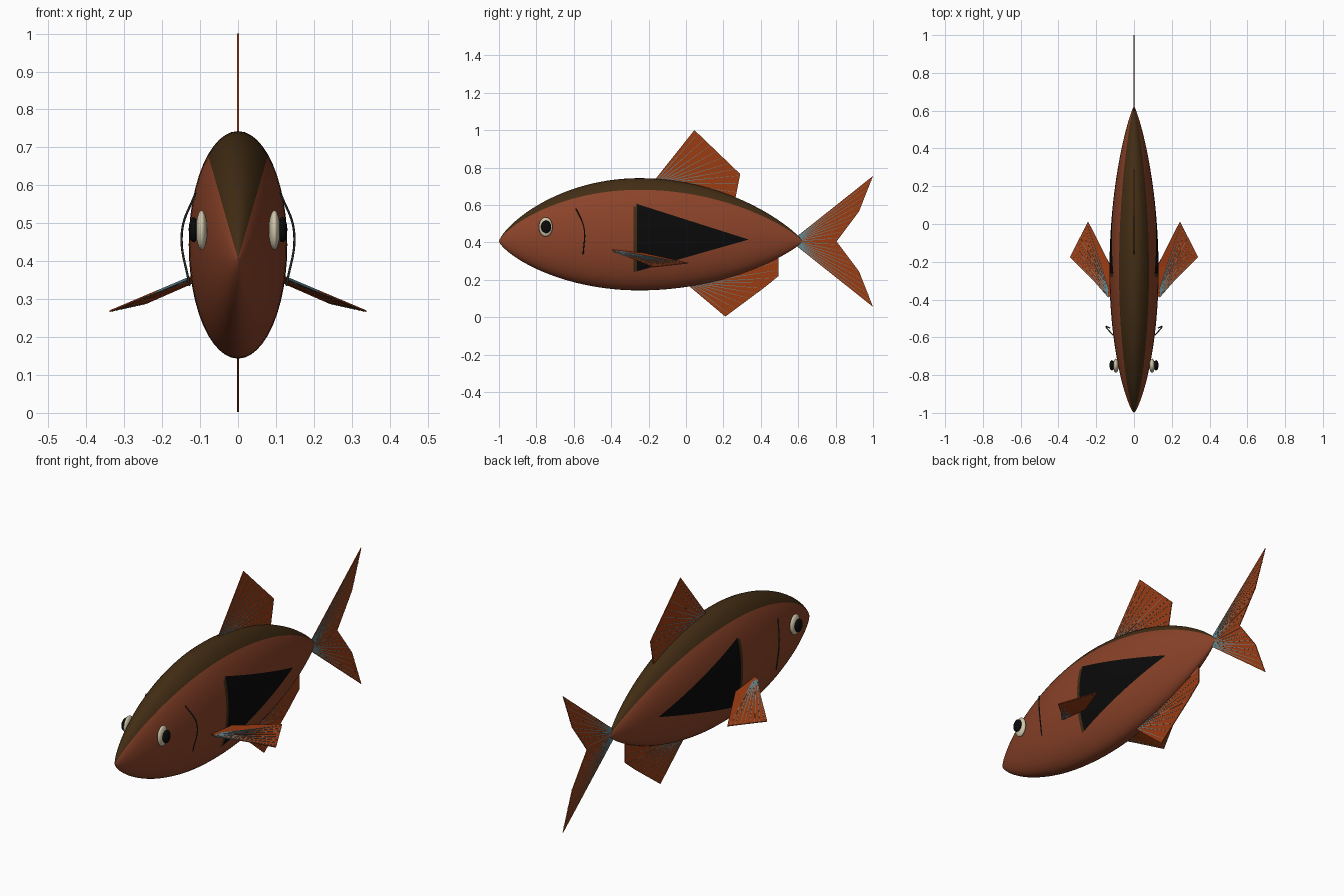
import bpy, bmesh, math
from mathutils import Vector

if "Cube" in bpy.data.objects:
    bpy.data.objects.remove(bpy.data.objects["Cube"])


def material(name, rgb):
    m = bpy.data.materials.new(name)
    m.diffuse_color = (*rgb, 1)
    m.use_nodes = True
    m.node_tree.nodes["Principled BSDF"].inputs["Base Color"].default_value = m.diffuse_color
    return m


SKIN = material("copper skin", (0.26, 0.056, 0.022))
BACK = material("dark brown back", (0.055, 0.026, 0.007))
BLACK = material("black", (0.003, 0.003, 0.003))
FIN = material("orange fin", (0.33, 0.045, 0.006))
RAY = material("blue grey ray", (0.13, 0.25, 0.28))
PALE = material("pale eye", (0.62, 0.56, 0.4))
GILL = material("dark gill", (0.022, 0.026, 0.026))


def make_object(name, bm, mats):
    me = bpy.data.meshes.new(name)
    bm.to_mesh(me)
    bm.free()
    ob = bpy.data.objects.new(name, me)
    bpy.context.collection.objects.link(ob)
    for m in mats:
        me.materials.append(m)
    return ob


# ---- body: elliptical rings along y ----
NOSE, MID, TAIL = -1.0, -0.25, 0.625
SEG, RINGS = 48, 64


def girth(y):
    if y < MID:
        return max(0, 1 - ((y - MID) / (NOSE - MID)) ** 2) ** 0.75
    return max(0, 1 - ((y - MID) / (TAIL - MID)) ** 2) ** 0.85


def body():
    bm = bmesh.new()
    rings = []
    for i in range(1, RINGS):
        y = (NOSE + TAIL) / 2 - (TAIL - NOSE) / 2 * math.cos(math.pi * i / RINGS)
        g = girth(y)
        rings.append([bm.verts.new((0.13 * g * math.cos(2 * math.pi * k / SEG), y,
                                    0.405 + 0.038 * g + 0.3 * g * math.sin(2 * math.pi * k / SEG)))
                      for k in range(SEG)])
    for a, b in zip(rings, rings[1:]):
        for k in range(SEG):
            n = (k + 1) % SEG
            bm.faces.new((a[k], b[k], b[n], a[n]))
    for ring, y in ((rings[0], NOSE), (rings[-1], TAIL)):
        tip = bm.verts.new((0, y, 0.405))
        for k in range(SEG):
            bm.faces.new((tip, ring[k], ring[(k + 1) % SEG]))
    bmesh.ops.recalc_face_normals(bm, faces=bm.faces)

    # cut the outline of the triangular side patch into the skin
    top, bottom, point = (-0.262, 0.605), (-0.262, 0.245), (0.335, 0.415)
    cuts = []
    for p, q in ((top, point), (point, bottom), (bottom, top)):
        no = Vector((0, q[1] - p[1], p[0] - q[0]))
        cuts.append((Vector((0, *p)), no))
    cuts.append((Vector((0, -0.28, 0)), Vector((0, -1, 0))))
    for co, no in cuts:
        bmesh.ops.bisect_plane(bm, geom=bm.verts[:] + bm.edges[:] + bm.faces[:],
                               dist=1e-5, plane_co=co, plane_no=no)
    for f in bm.faces:
        c = f.calc_center_median()
        g = max(girth(c.y), 1e-4)
        angle = math.atan2((c.z - 0.405 - 0.038 * g) / 0.3, abs(c.x) / 0.13)
        side = [(c - co).dot(no) * (1 if (Vector((0, -0.1, 0.42)) - co).dot(no) > 0 else -1)
                for co, no in cuts]
        if angle > math.radians(52.5):
            f.material_index = 1
        elif min(side[:3]) > 0:
            f.material_index = 2
        elif side[3] > 0 and c.y < -0.262 and 0.25 < c.z < 0.6:
            f.material_index = 1
        f.smooth = True
    return make_object("body", bm, (SKIN, BACK, BLACK))


body()


# ---- fins: flat outline plus a fan of thin rays ----
def along(pts, t):
    lens = [(b - a).length for a, b in zip(pts, pts[1:])]
    d = t * sum(lens)
    for a, b, l in zip(pts, pts[1:], lens):
        if d <= l:
            return a.lerp(b, d / l)
        d -= l
    return pts[-1].copy()


def plate(ob, thickness):
    mod = ob.modifiers.new("thickness", 'SOLIDIFY')
    mod.thickness, mod.offset = thickness, 0


def fin(name, outline, root, edge, count):
    outline, root, edge = ([Vector(p) for p in pts] for pts in (outline, root, edge))
    bm = bmesh.new()
    face = bm.faces.new([bm.verts.new(p) for p in outline])
    face.normal_update()
    normal = face.normal.copy()
    bmesh.ops.triangulate(bm, faces=[face])
    plate(make_object(name, bm, (FIN,)), 0.004)
    bm = bmesh.new()
    for i in range(count):
        t = (i + 0.5) / count
        a, b = along(root, t), along(edge, t)
        w = (b - a).cross(normal).normalized()
        bm.faces.new([bm.verts.new(p) for p in
                      (a - w * 0.0022, b - w * 0.0006, b + w * 0.0006, a + w * 0.0022)])
    plate(make_object(name + "_rays", bm, (RAY,)), 0.006)


def flat(*pts):
    return [(0, y, z) for y, z in pts]


fin("tail_fin",
    flat((0.585, 0.425), (1, 0.755), (0.925, 0.565), (0.805, 0.405), (0.925, 0.245),
         (1, 0.055), (0.585, 0.385)),
    flat((0.59, 0.425), (0.59, 0.385)),
    flat((1, 0.75), (0.925, 0.565), (0.805, 0.405), (0.925, 0.245), (1, 0.06)), 18)
fin("dorsal_fin",
    flat((-0.17, 0.73), (0.045, 1.0), (0.29, 0.765), (0.265, 0.64), (0.2, 0.58), (-0.1, 0.65)),
    flat((-0.16, 0.735), (-0.07, 0.715)),
    flat((0.045, 0.995), (0.29, 0.765), (0.265, 0.645)), 10)
fin("belly_fin",
    flat((0, 0.18), (0.21, 0.003), (0.415, 0.155), (0.495, 0.22), (0.495, 0.325),
         (0.4, 0.35), (0.1, 0.25)),
    flat((0.01, 0.175), (0.1, 0.19)),
    flat((0.21, 0.006), (0.415, 0.155), (0.495, 0.22), (0.495, 0.32)), 10)

# ---- paired parts ----
for s, label in ((1, "right"), (-1, "left")):
    fin(label + "_side_fin",
        [(s * 0.115, -0.4, 0.362), (s * 0.339, -0.175, 0.268), (s * 0.243, 0.012, 0.289),
         (s * 0.115, -0.24, 0.345)],
        [(s * 0.135, -0.39, 0.353), (s * 0.137, -0.34, 0.349)],
        [(s * 0.339, -0.175, 0.268), (s * 0.243, 0.012, 0.289)], 8)

    # eyeball and pupil
    for name, loc, size, mat in (
            ("eye", (0.096, -0.75, 0.482), (0.015, 0.037, 0.052), PALE),
            ("pupil", (0.117, -0.748, 0.483), (0.013, 0.027, 0.033), BLACK)):
        bm = bmesh.new()
        bmesh.ops.create_uvsphere(bm, u_segments=24, v_segments=16, radius=1)
        for v in bm.verts:
            v.co = Vector((s * loc[0], loc[1], loc[2])) + Vector(
                (v.co.x * size[0], v.co.y * size[1], v.co.z * size[2]))
        for f in bm.faces:
            f.smooth = True
        make_object(label + "_" + name, bm, (mat,))

    # gill line: a slim bowed tube
    cu = bpy.data.curves.new(label + "_gill", 'CURVE')
    cu.dimensions = '3D'
    cu.bevel_depth, cu.bevel_resolution, cu.resolution_u = 0.003, 2, 10
    sp = cu.splines.new('BEZIER')
    pts = [(0.112, -0.588, 0.58), (0.148, -0.545, 0.475), (0.128, -0.55, 0.335)]
    sp.bezier_points.add(len(pts) - 1)
    for bp, p in zip(sp.bezier_points, pts):
        bp.co = (s * p[0], p[1], p[2])
        bp.handle_left_type = bp.handle_right_type = 'AUTO'
    cu.materials.append(GILL)
    bpy.context.collection.objects.link(bpy.data.objects.new(label + "_gill", cu))
